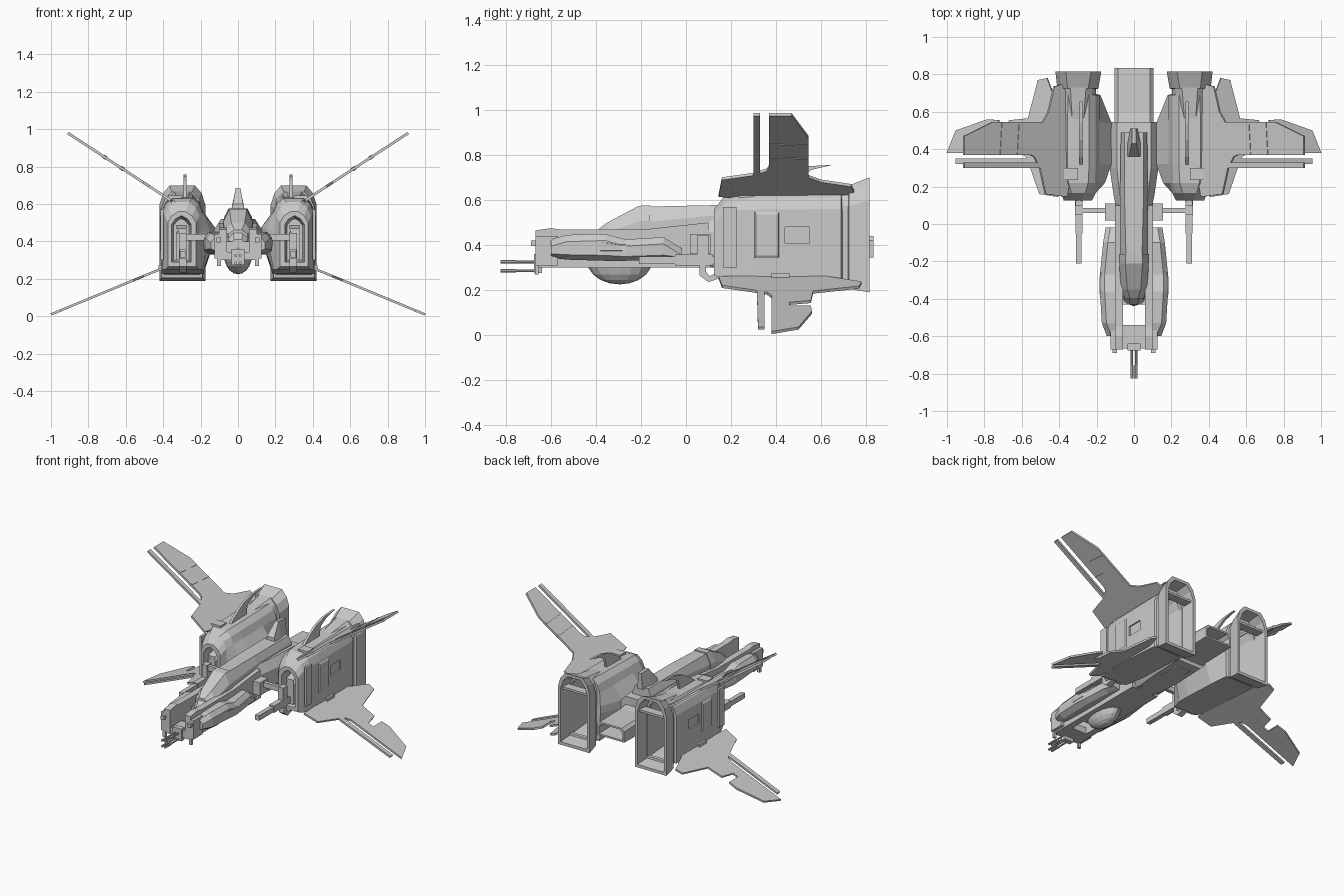
import bpy, bmesh, math
from mathutils import Vector


def mesh(name, verts, faces, mirror=False):
    bm = bmesh.new()
    vs = [bm.verts.new(v) for v in verts]
    for f in faces:
        bm.faces.new([vs[i] for i in f])
    bmesh.ops.recalc_face_normals(bm, faces=bm.faces)
    me = bpy.data.meshes.new(name)
    bm.to_mesh(me)
    bm.free()
    ob = bpy.data.objects.new(name, me)
    bpy.context.collection.objects.link(ob)
    if mirror:
        m = ob.modifiers.new("mirror", 'MIRROR')
        m.use_mirror_merge = False
    return ob


def loft(name, rings, mirror=False):
    """Skin a list of equal-length rings and cap both ends."""
    n = len(rings[0])
    verts = [v for r in rings for v in r]
    faces = [(k*n+i, k*n+(i+1) % n, (k+1)*n+(i+1) % n, (k+1)*n+i)
             for k in range(len(rings)-1) for i in range(n)]
    faces += [tuple(range(n))[::-1], tuple(range(len(verts)-n, len(verts)))]
    return mesh(name, verts, faces, mirror)


def box(name, x0, x1, y0, y1, z0, z1, mirror=False):
    ring = lambda y: [(x0, y, z0), (x1, y, z0), (x1, y, z1), (x0, y, z1)]
    return loft(name, [ring(y0), ring(y1)], mirror)


def plate(name, yz, x, t, mirror=False):
    """Extrude a side-view profile; x is a function of z, t the thickness vector."""
    t = Vector(t)
    mid = [Vector((x(z), y, z)) for y, z in yz]
    return loft(name, [[p - t/2 for p in mid], [p + t/2 for p in mid]], mirror)


def rod(name, y0, y1, x, z, r, n=8, mirror=False):
    ring = lambda y: [(x + r*math.cos(2*math.pi*i/n), y, z + r*math.sin(2*math.pi*i/n)) for i in range(n)]
    return loft(name, [ring(y0), ring(y1)], mirror)


# Engine nacelles: flared open rear, hollow front intake, inner flank bulge
def nac(y, xi, xo, zb, zt, xb=None):
    xb = xi if xb is None else xb
    h = zt - zb
    return [(xo, y, zb), (xo, y, zb+.80*h), (xo-.02, y, zb+.92*h), (xo-.055, y, zt), (xi+.055, y, zt),
            (xi+.02, y, zb+.92*h), (xi, y, zb+.80*h), (xb, y, zb+.58*h), (xb, y, zb+.46*h), (xi, y, zb)]


nacelle = loft("nacelle", [nac(*a) for a in [
    (.20, .262, .345, .30, .53), (.125, .25, .355, .29, .54),
    (.125, .225, .375, .265, .56), (.165, .205, .39, .25, .61), (.22, .19, .405, .25, .63, .155),
    (.32, .185, .41, .245, .635, .12), (.54, .185, .41, .235, .64, .12),
    (.69, .185, .408, .225, .645, .18), (.695, .205, .395, .235, .63), (.72, .205, .395, .235, .63),
    (.725, .19, .41, .205, .665), (.815, .175, .42, .19, .70),
    (.815, .195, .40, .21, .68), (.30, .235, .37, .28, .60)]], True)
cutter = box("hatch_cutter", .40, .45, .44, .55, .41, .48)
cutter.hide_render = True
cutter.hide_set(True)
cut = nacelle.modifiers.new("hatch", 'BOOLEAN')
cut.operation, cut.object, cut.solver = 'DIFFERENCE', cutter, 'EXACT'
nacelle.modifiers.move(1, 0)

# Nacelle details: exhaust cross wall, side panel, top fin, roof block, intake core
box("exhaust_lintel", .20, .395, .74, .80, .575, .59, True)
rect = lambda x, d: [(x, .30+d, .33+2*d), (x, .42-d, .33+2*d), (x, .42-d, .56-2*d), (x, .30+d, .56-2*d)]
loft("side_panel", [rect(.402, 0), rect(.418, .012)], True)
box("front_band", .398, .415, .165, .225, .30, .57, True)
plate("nacelle_fin", [(.30, .62), (.36, .67), (.45, .725), (.54, .75), (.655, .757), (.56, .735),
                      (.50, .70), (.48, .62)], lambda z: .283, (.016, 0, 0), True)
box("roof_block", .30, .375, .235, .30, .60, .645, True)
loft("intake_core", [nac(.14, .275, .33, .30, .47), nac(.22, .275, .33, .30, .49)], True)

# Upper and lower wings with separate leading slats
up = lambda z: .36 + (z - .62)*1.528
low = lambda z: .42 + (.25 - z)*2.417
tu, tl = (-.008, 0, .012), (.005, 0, .012)
plate("upper_wing", [(.145, .62), (.16, .695), (.30, .715), (.36, .735), (.37, .75), (.37, .98), (.47, .98),
                     (.545, .88), (.545, .705), (.60, .685), (.735, .665), (.75, .63), (.60, .605), (.30, .605)], up, tu, True)
plate("upper_slat", [(.30, .705), (.30, .98), (.33, .98), (.33, .705)], up, tu, True)
plate("lower_wing", [(.145, .255), (.16, .215), (.30, .195), (.36, .185), (.38, .17), (.38, .01), (.50, .03), (.56, .10),
                     (.555, .125), (.46, .125), (.46, .14), (.555, .148), (.565, .19), (.77, .212), (.78, .232),
                     (.60, .26)], low, tl, True)
plate("lower_slat", [(.315, .20), (.32, .03), (.35, .03), (.35, .20)], low, tl, True)
for i, z in enumerate((.79, .85)):
    plate(f"upper_wing_rib_{i}", [(.372, z), (.543, z-.006), (.543, z), (.372, z+.006)], up, (-.012, 0, .017), True)
box("upper_wing_hinge", .34, .375, .37, .48, .585, .612, True)
box("lower_wing_hinge", .395, .425, .38, .46, .25, .275, True)


# Central spine with sloping cockpit
def sec(y, w, wt, zb, zt, zs):
    half = [(w*.75, zb), (w, zb+.04), (w, zs), (wt, zt)]
    return [(x, y, z) for x, z in half] + [(-x, y, z) for x, z in half[::-1]]


loft("spine", [sec(*a) for a in [
    (-.43, .04, .02, .33, .41, .39), (-.38, .06, .03, .31, .47, .43), (-.30, .068, .035, .305, .525, .46),
    (-.20, .075, .042, .30, .57, .50), (.11, .075, .05, .30, .577, .53), (.49, .07, .05, .30, .577, .53)]])
loft("canopy_frame", [sec(*a) for a in [
    (-.40, .05, .02, .37, .462, .44), (-.35, .07, .036, .37, .50, .455),
    (-.21, .079, .046, .38, .574, .505), (-.16, .079, .046, .40, .577, .51)]])
for s in (-1, 1):
    loft("cheek_left" if s < 0 else "cheek_right",
         [[(s*.05, -.42, .40), (s*.075, -.34, .40), (s*.065, -.33, .46)],
          [(s*.05, -.42, .33), (s*.075, -.34, .33), (s*.065, -.33, .33)]])

# Dorsal intake hood
hood = lambda y, w, wt, zt: [(-w, y, .57), (w, y, .57), (wt, y, zt), (-wt, y, zt)]
loft("dorsal_hood", [hood(.36, .036, .028, .60), hood(.43, .036, .012, .685), hood(.51, .02, .01, .68)])

# Forked nose walls, floor and front plate
plate("nose_wall", [(-.67, .30), (-.67, .465), (-.60, .475), (-.55, .468), (-.20, .468), (.10, .50), (.11, .30)],
      lambda z: .08, (.045, 0, 0), True)
box("nose_floor", -.10, .10, -.665, -.54, .30, .345)
box("fuselage_floor", -.095, .095, -.43, .11, .30, .40)
box("nose_cheek", .095, .125, -.67, -.57, .31, .44, True)
box("nose_knob", .09, .115, -.69, -.66, .395, .42, True)
box("nose_foot", .09, .112, -.672, -.655, .268, .31, True)
box("nose_bracket", -.035, .035, -.675, -.64, .275, .36)


# Faceted armour pods on the nose sides
def pod(y, xo, zb, zt):
    m = zb + .2*(zt - zb)
    return [(.095, y, zb), (xo-.035, y, zb), (xo, y, m), (xo, y, zt-.03), (xo-.025, y, zt), (.095, y, zt)]


loft("armour_pod", [pod(*a) for a in [
    (-.60, .145, .345, .425), (-.53, .172, .335, .445), (-.36, .182, .33, .45), (-.27, .182, .33, .425),
    (-.10, .165, .335, .435), (-.02, .152, .335, .385)]], True)
loft("pod_panel", [[(.165, -.50, .37), (.165, -.10, .365), (.155, -.12, .395), (.165, -.50, .42)],
                   [(.184, -.37, .375), (.184, -.29, .375), (.184, -.29, .40), (.184, -.37, .41)]], True)

# Twin-barrelled nose guns
for i, z in enumerate((.285, .325)):
    rod(f"gun_barrel_{i}", -.76, -.66, .012, z, .006, mirror=True)
    rod(f"gun_muzzle_{i}", -.825, -.755, .012, z, .008, mirror=True)

# Round belly turret
bpy.ops.mesh.primitive_uv_sphere_add(segments=16, ring_count=10, radius=1, location=(0, -.295, .33))
turret = bpy.context.object
turret.name = "belly_turret"
turret.scale = (.075, .145, .105)

# Mid body between the nacelles and open tail duct
loft("mid_body", [[(-w, y, .42-b), (-w*.7, y, .40-h), (w*.7, y, .40-h), (w, y, .42-b), (w, y, .46), (w*.7, y, .42+h), (-w*.7, y, .42+h), (-w, y, .46)]
                  for y, w, b, h in [(.08, .095, .06, .09), (.16, .11, .07, .10), (.30, .13, .07, .10), (.545, .13, .07, .09)]])
duct = lambda y, w, zb, zt: [(-w, y, zb), (w, y, zb), (w, y, zt-.02), (w-.02, y, zt), (-w+.02, y, zt), (-w, y, zt-.02)]
loft("tail_duct", [duct(.50, .105, .335, .46), duct(.60, .105, .34, .445), duct(.833, .105, .345, .44),
                   duct(.833, .09, .357, .428), duct(.65, .085, .365, .42)])

# Side cannons on cross bars in front of the nacelles
box("cross_bar", .07, .315, .06, .085, .405, .44, True)
box("cross_bar_hub", .09, .155, .02, .11, .36, .45, True)
box("cannon_arm", .275, .315, .05, .10, .31, .445, True)
box("cannon_barrel", .28, .31, -.21, .16, .315, .35, True)
box("cannon_sleeve", .276, .314, -.05, .12, .31, .358, True)
plate("intake_pipe", [(.06, .41), (.09, .41), (.09, .28), (.105, .262), (.17, .29), (.17, .26), (.10, .235), (.06, .265)],
      lambda z: .295, (.04, 0, 0), True)
